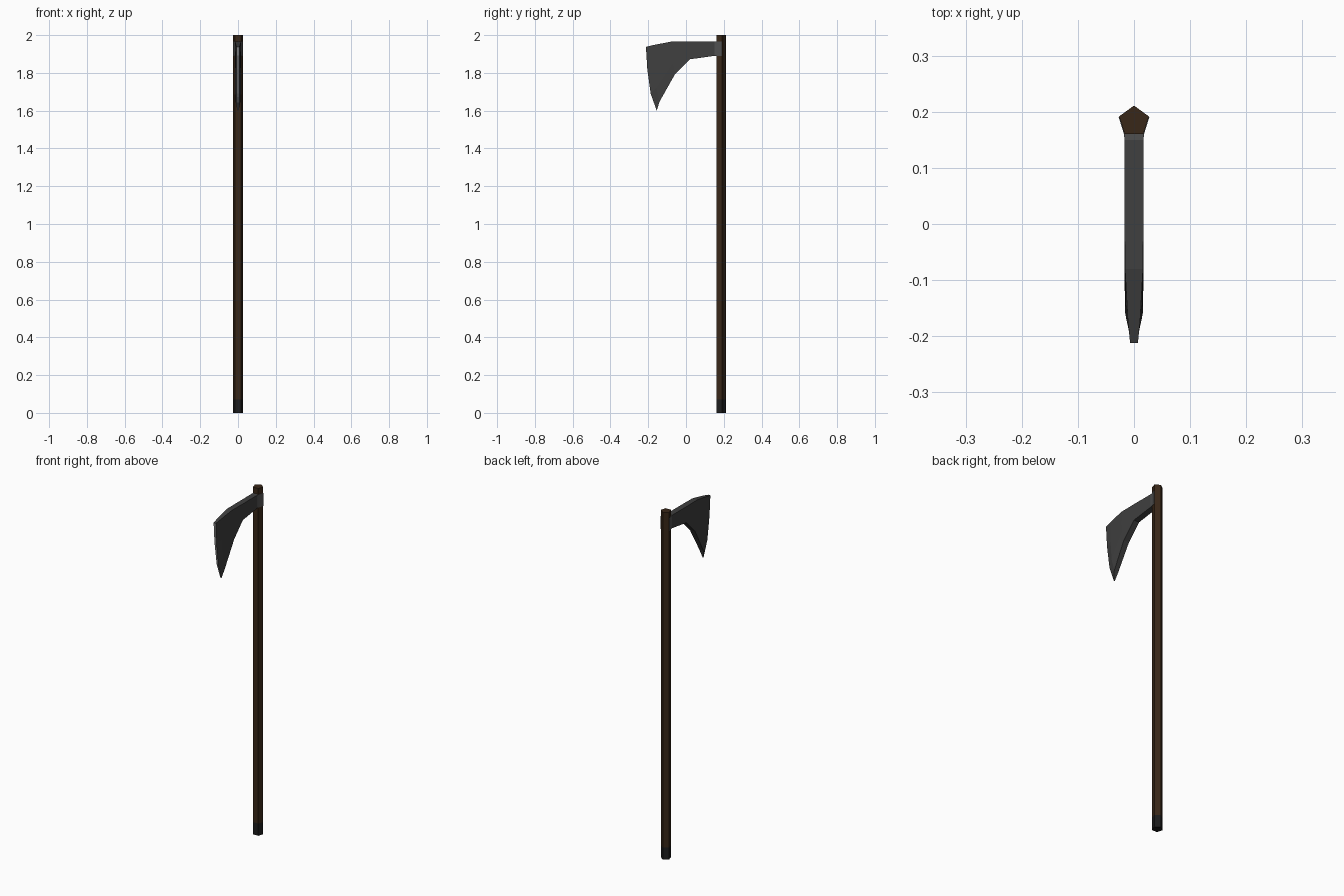
import bpy, bmesh, math

if "Cube" in bpy.data.objects:
    bpy.data.objects.remove(bpy.data.objects["Cube"])


def material(name, c):
    m = bpy.data.materials.new(name)
    m.diffuse_color = (*c, 1)
    m.use_nodes = True
    m.node_tree.nodes["Principled BSDF"].inputs["Base Color"].default_value = m.diffuse_color
    return m


def finish(bm, name, mats):
    bmesh.ops.recalc_face_normals(bm, faces=bm.faces)
    me = bpy.data.meshes.new(name)
    bm.to_mesh(me)
    bm.free()
    for m in mats:
        me.materials.append(m)
    ob = bpy.data.objects.new(name, me)
    bpy.context.collection.objects.link(ob)
    return ob


def prism(name, outline, z0, z1, mat):
    bm = bmesh.new()
    face = bm.faces.new([bm.verts.new((x, y, z0)) for x, y in outline])
    ext = bmesh.ops.extrude_face_region(bm, geom=[face], use_keep_orig=True)
    tops = [v for v in ext["geom"] if isinstance(v, bmesh.types.BMVert)]
    bmesh.ops.translate(bm, verts=tops, vec=(0, 0, z1 - z0))
    return finish(bm, name, [mat])


wood = material("dark_wood", (0.04, 0.02, 0.009))
iron = material("iron", (0.05, 0.05, 0.05))
steel = material("bright_steel", (0.23, 0.23, 0.23))
collar_iron = material("collar_iron", (0.08, 0.08, 0.08))
black = material("black_iron", (0.012, 0.012, 0.012))

# Five-sided shaft and its foot cap
R, CY = 0.028, 0.183
pentagon = [(R * math.sin(i * math.tau / 5), CY + R * math.cos(i * math.tau / 5))
            for i in range(5)]
prism("shaft", pentagon, 0.07, 2.0, wood)
prism("foot_cap", pentagon, 0.0, 0.07, black)

# Collar gripping the front and sides of the shaft
prism("collar", [(-0.017, 0.15), (0.017, 0.15), (0.0178, 0.16), (0.0275, 0.191),
                 (-0.0275, 0.191), (-0.0178, 0.16)], 1.89, 1.965, collar_iron)

# Bearded blade: columns of (y, z, half thickness), from neck to cutting edge
columns = [
    [(0.15, 1.965, .017), (0.15, 1.94, .017), (0.15, 1.915, .017), (0.15, 1.89, .017)],
    [(0.02, 1.965, .017), (0.02, 1.94, .017), (0.02, 1.90, .017), (0.02, 1.872, .017)],
    [(-0.08, 1.965, .016), (-0.08, 1.91, .017), (-0.07, 1.85, .017), (-0.06, 1.79, .017)],
    [(-0.17, 1.948, .011), (-0.168, 1.83, .014), (-0.157, 1.72, .016), (-0.14, 1.648, .013)],
    [(-0.212, 1.938, .007), (-0.205, 1.82, .006), (-0.187, 1.69, .005), (-0.155, 1.60, .003)],
]
bm = bmesh.new()
sides = [[[bm.verts.new((s * h, y, z)) for y, z, h in col] for col in columns]
         for s in (1, -1)]
for g in sides:
    for a, b in zip(g, g[1:]):
        for j in range(3):
            bm.faces.new((a[j], a[j + 1], b[j + 1], b[j]))
p, q = sides
# Top and underside
for i in range(4):
    for j in (0, 3):
        bm.faces.new((p[i][j], p[i + 1][j], q[i + 1][j], q[i][j]))
# Neck end and bright cutting edge
for i, m in ((0, 0), (4, 1)):
    for j in range(3):
        f = bm.faces.new((p[i][j], p[i][j + 1], q[i][j + 1], q[i][j]))
        f.material_index = m
finish(bm, "axe_blade", [iron, steel])
